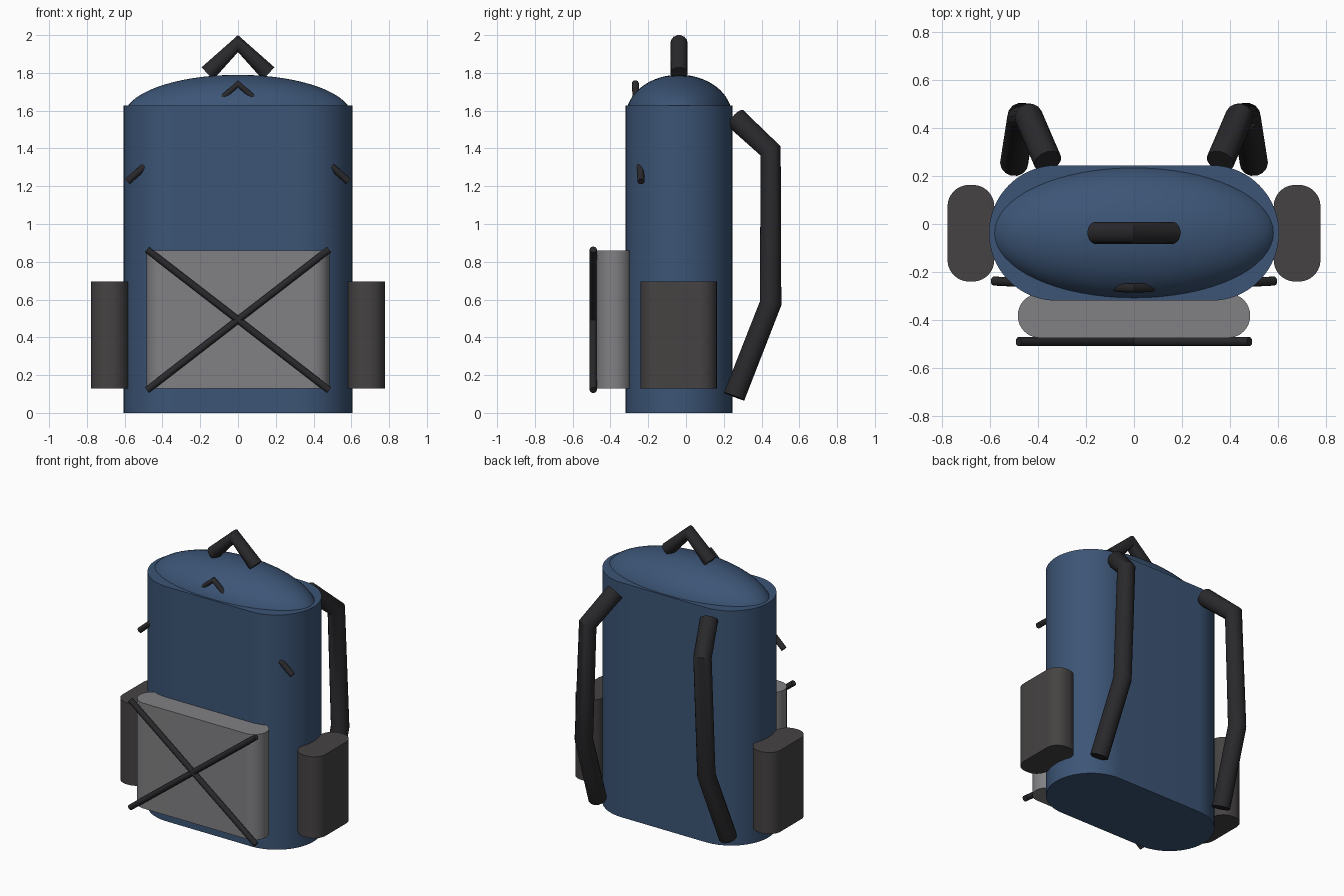
import bpy, bmesh, math

if "Cube" in bpy.data.objects:
    bpy.data.objects.remove(bpy.data.objects["Cube"])


def material(name, rgb):
    m = bpy.data.materials.new(name)
    m.diffuse_color = (*rgb, 1)
    m.use_nodes = True
    m.node_tree.nodes["Principled BSDF"].inputs["Base Color"].default_value = m.diffuse_color
    return m


BLUE = material("blue_fabric", (0.045, 0.09, 0.18))
GREY = material("grey_fabric", (0.22, 0.22, 0.23))
DARK = material("dark_fabric", (0.06, 0.055, 0.055))
BLACK = material("strap_black", (0.022, 0.022, 0.025))


def finish(obj, mat):
    obj.data.materials.append(mat)
    bpy.ops.object.select_all(action='DESELECT')
    obj.select_set(True)
    bpy.context.view_layer.objects.active = obj
    bpy.ops.object.shade_smooth_by_angle(angle=math.radians(40))
    return obj


def rounded_prism(name, x0, x1, y0, y1, z0, z1, r, mat, seg=14):
    """Rounded-rectangle footprint extruded straight up."""
    bm = bmesh.new()
    verts = []
    corners = [(x1 - r, y1 - r), (x0 + r, y1 - r), (x0 + r, y0 + r), (x1 - r, y0 + r)]
    for q, (cx, cy) in enumerate(corners):
        for i in range(seg + 1):
            a = math.pi / 2 * (q + i / seg)
            verts.append(bm.verts.new((cx + r * math.cos(a), cy + r * math.sin(a), z0)))
    bmesh.ops.remove_doubles(bm, verts=verts, dist=1e-5)
    face = bmesh.ops.contextual_create(bm, geom=bm.edges[:] or verts)["faces"][0] if bm.edges else bm.faces.new(verts)
    top = bmesh.ops.extrude_face_region(bm, geom=[face], use_keep_orig=True)
    bmesh.ops.translate(bm, vec=(0, 0, z1 - z0),
                        verts=[g for g in top["geom"] if isinstance(g, bmesh.types.BMVert)])
    bmesh.ops.recalc_face_normals(bm, faces=bm.faces)
    me = bpy.data.meshes.new(name)
    bm.to_mesh(me)
    bm.free()
    obj = bpy.data.objects.new(name, me)
    bpy.context.collection.objects.link(obj)
    return finish(obj, mat)


def tube(name, pts, r, mat=BLACK):
    """Round strap along a polyline with flat closed ends."""
    cu = bpy.data.curves.new(name, 'CURVE')
    cu.dimensions = '3D'
    cu.bevel_depth = r
    cu.bevel_resolution = 5
    cu.use_fill_caps = True
    sp = cu.splines.new('POLY')
    sp.points.add(len(pts) - 1)
    for p, co in zip(sp.points, pts):
        p.co = (*co, 1)
    obj = bpy.data.objects.new(name, cu)
    bpy.context.collection.objects.link(obj)
    bpy.ops.object.select_all(action='DESELECT')
    obj.select_set(True)
    bpy.context.view_layer.objects.active = obj
    bpy.ops.object.convert(target='MESH')
    return finish(bpy.context.view_layer.objects.active, mat)


# main bag and domed lid
rounded_prism("main_bag", -0.605, 0.605, -0.32, 0.245, 0, 1.627, 0.2824, BLUE, 20)
bpy.ops.mesh.primitive_uv_sphere_add(segments=64, ring_count=32, location=(0, -0.037, 1.57))
lid = bpy.context.object
lid.name = "domed_lid"
lid.scale = (0.603, 0.281, 0.22)
bpy.ops.object.transform_apply(location=False, rotation=False, scale=True)
finish(lid, BLUE)

# front pocket with crossed cords
rounded_prism("front_pocket", -0.485, 0.485, -0.475, -0.29, 0.13, 0.86, 0.0924, GREY)
for side, label in ((1, "left"), (-1, "right")):
    tube(f"cross_cord_{label}", [(-0.482 * side, -0.491, 0.865), (0.482 * side, -0.491, 0.12)], 0.019)

# lid cord that dips into the bag and reappears at both sides
tube("lid_cord", [(-0.585, -0.238, 1.225), (0, -0.268, 1.742), (0.585, -0.238, 1.225)], 0.019)

# carry handle
tube("carry_handle", [(-0.162, -0.037, 1.797), (0, -0.037, 1.955), (0.162, -0.037, 1.797)], 0.046)

# side pockets and shoulder straps
for s, label in ((-1, "left"), (1, "right")):
    xs = sorted((s * 0.583, s * 0.778))
    rounded_prism(f"side_pocket_{label}", *xs, -0.24, 0.163, 0.13, 0.695, 0.09, DARK)
    tube(f"shoulder_strap_{label}",
         [(s * 0.36, 0.262, 1.56), (s * 0.44, 0.448, 1.387),
          (s * 0.47, 0.448, 0.58), (s * 0.50, 0.255, 0.087)], 0.059)
